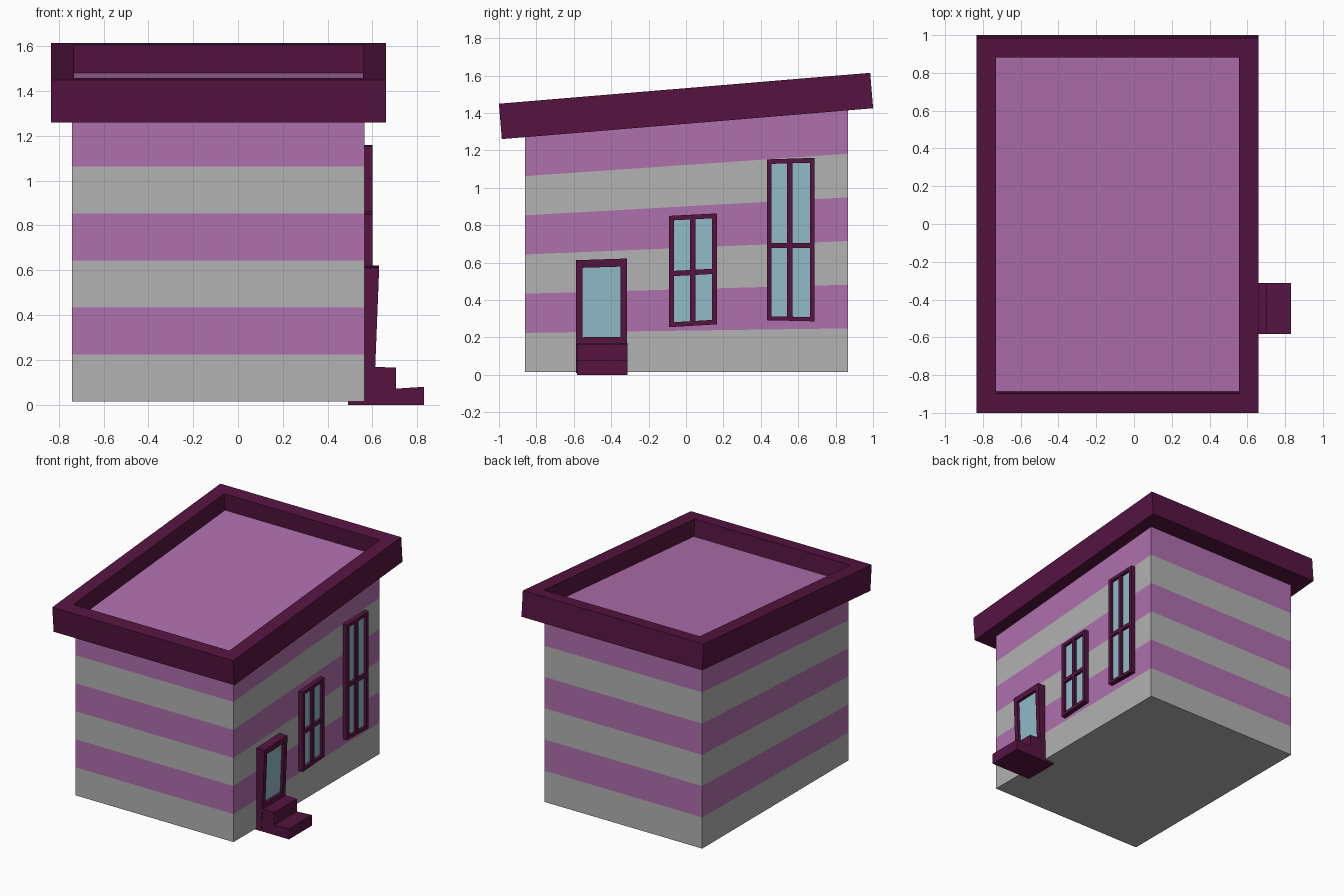
import bpy, bmesh, math
from mathutils import Matrix

if "Cube" in bpy.data.objects:
    bpy.data.objects.remove(bpy.data.objects["Cube"])


def material(name, rgb):
    m = bpy.data.materials.new(name)
    m.diffuse_color = (*rgb, 1)
    m.use_nodes = True
    m.node_tree.nodes["Principled BSDF"].inputs["Base Color"].default_value = m.diffuse_color
    return m


GREY = material("wall_grey", (0.445, 0.445, 0.445))
PURPLE = material("light_purple", (0.43, 0.16, 0.42))
TRIM = material("dark_trim", (0.092, 0.007, 0.053))
GLASS = material("glass_blue", (0.28, 0.50, 0.58))


def finish(name, bm, mats):
    bmesh.ops.recalc_face_normals(bm, faces=bm.faces)
    mesh = bpy.data.meshes.new(name)
    bm.to_mesh(mesh)
    bm.free()
    for m in mats:
        mesh.materials.append(m)
    ob = bpy.data.objects.new(name, mesh)
    bpy.context.collection.objects.link(ob)
    return ob


def add_box(bm, x, y, z, mat=0):
    size = [b - a for a, b in (x, y, z)]
    mid = [(a + b) / 2 for a, b in (x, y, z)]
    verts = bmesh.ops.create_cube(
        bm, size=1, matrix=Matrix.Translation(mid) @ Matrix.Diagonal((*size, 1)))["verts"]
    for f in {f for v in verts for f in v.link_faces}:
        f.material_index = mat


# Striped walls: six bands that fan out towards the taller back
X0, X1, Y0, Y1, BASE = -0.74, 0.565, -0.86, 0.865, 0.015
BANDS, FRONT_TOP, BACK_TOP = 6, 1.272, 1.416
bm = bmesh.new()
rings = []
for i in range(BANDS + 1):
    zf = BASE + (FRONT_TOP - BASE) * i / BANDS
    zb = BASE + (BACK_TOP - BASE) * i / BANDS
    rings.append([bm.verts.new(p) for p in
                  ((X0, Y0, zf), (X1, Y0, zf), (X1, Y1, zb), (X0, Y1, zb))])
for i, (lo, hi) in enumerate(zip(rings, rings[1:])):
    for j in range(4):
        k = (j + 1) % 4
        bm.faces.new((lo[j], lo[k], hi[k], hi[j])).material_index = i % 2
bm.faces.new(rings[0])
bm.faces.new(rings[-1]).material_index = 1
finish("walls", bm, [GREY, PURPLE])

# Sloping roof: slab with a sunken light panel
bm = bmesh.new()
add_box(bm, (-0.7475, 0.7475), (-0.996, 0.996), (-0.095, 0.095))
top = max(bm.faces, key=lambda f: f.calc_center_median().z)
bmesh.ops.inset_individual(bm, faces=[top], thickness=0.146)
bmesh.ops.inset_individual(bm, faces=[top], thickness=0, depth=-0.127)
top.material_index = 1
bm.transform(Matrix.Translation((-0.0875, 0, 1.4375)) @ Matrix.Rotation(math.radians(4.75), 4, 'X'))
finish("roof", bm, [TRIM, PURPLE])


def framed_opening(name, y, bottom, top, rail, sill, head, depth, glass, bars=None, lean=0):
    """Frame with glass; bottom/top give the height at each side for a crooked look."""
    (ya, yb), h = y, (top[0] + top[1] - bottom[0] - bottom[1]) / 2
    bm = bmesh.new()
    front = (X1 - 0.01, X1 + depth)
    for side in ((ya, ya + rail), (yb - rail, yb)):
        add_box(bm, front, side, (0, h))
    inner = (ya + rail, yb - rail)
    for span in ((0, sill), (h - head, h)):
        add_box(bm, front, inner, span)
    if bars:
        mid, cross = bars
        bar = (X1 - 0.01, X1 + depth - 0.002)
        add_box(bm, bar, (mid - 0.015, mid + 0.015), (sill, h - head))
        for span in ((inner[0], mid - 0.015), (mid + 0.015, inner[1])):
            add_box(bm, bar, span, (cross - 0.014, cross + 0.014))
    add_box(bm, (X1 - 0.01, X1 + glass), inner, (sill, h - head), 1)
    # Skew to the crooked outline and lean outwards
    for v in bm.verts:
        u, t = (v.co.y - ya) / (yb - ya), v.co.z / h
        lo = bottom[0] + (bottom[1] - bottom[0]) * u
        hi = top[0] + (top[1] - top[0]) * u
        v.co.z = lo + (hi - lo) * t
        if v.co.x > X1:
            v.co.x += lean * t
    return finish(name, bm, [TRIM, GLASS])


# Windows and door on the right wall
framed_opening("middle_window", (-0.09, 0.165), (0.255, 0.27), (0.85, 0.863),
               0.025, 0.025, 0.025, 0.035, 0.015, bars=(0.036, 0.285))
framed_opening("tall_window", (0.432, 0.687), (0.292, 0.286), (1.152, 1.16),
               0.025, 0.022, 0.025, 0.035, 0.015, bars=(0.555, 0.402))
framed_opening("door", (-0.587, -0.315), (0.01, 0.01), (0.613, 0.622),
               0.034, 0.192, 0.042, 0.041, 0.02, lean=0.024)

# Door steps: stair profile extruded along y
profile = [(0.49, 0), (0.83, 0), (0.83, 0.08), (0.705, 0.072), (0.705, 0.166), (0.49, 0.172)]
bm = bmesh.new()
side = bm.faces.new([bm.verts.new((x, -0.583, z)) for x, z in profile])
new = bmesh.ops.extrude_face_region(bm, geom=[side], use_keep_orig=True)["geom"]
bmesh.ops.translate(bm, vec=(0, 0.27, 0), verts=[g for g in new if isinstance(g, bmesh.types.BMVert)])
finish("door_steps", bm, [TRIM])
